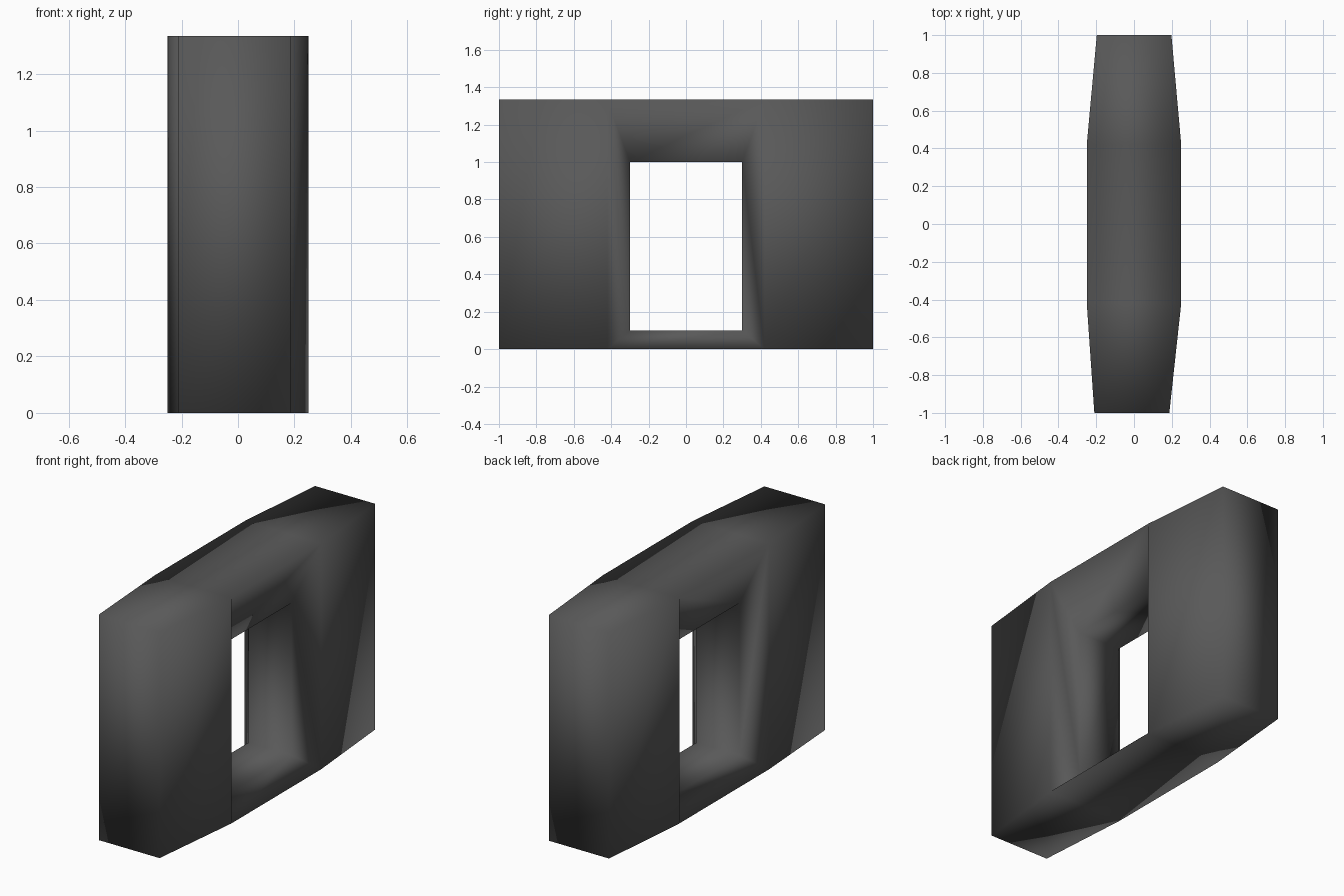
import bpy
import bmesh

cube = bpy.data.objects.get("Cube")
if cube:
    bpy.data.objects.remove(cube, do_unlink=True)

HEIGHT = 1.335
# Plan outline: y position, left edge x and right edge x
STATIONS = [(-1, -0.21, 0.187), (-0.42, -0.25, 0.25), (0.42, -0.25, 0.25), (1, -0.197, 0.198)]
OPEN_Y, OPEN_LOW, OPEN_HIGH, OPEN_X = 0.3, 0.1, 1.0, 0.14

bm = bmesh.new()

# Four-cornered ring of vertices at each station
rings = [[bm.verts.new((x, y, z)) for x, z in
          ((lo, 0), (hi, 0), (hi, HEIGHT), (lo, HEIGHT))] for y, lo, hi in STATIONS]


def bridge(a, b, sides):
    for i in sides:
        j = (i + 1) % 4
        bm.faces.new((a[i], a[j], b[j], b[i]))


# Solid wings have all four sides, the middle only floor and roof
bridge(rings[0], rings[1], range(4))
bridge(rings[1], rings[2], (0, 2))
bridge(rings[2], rings[3], range(4))
bm.faces.new(rings[0])
bm.faces.new(rings[3])

# Splayed frames on both broad sides, joined by a straight passage
passage = []
for sign, low, high in ((-1, 0, 3), (1, 1, 2)):
    outer = [rings[1][low], rings[2][low], rings[2][high], rings[1][high]]
    inner = [bm.verts.new((sign * OPEN_X, y, z)) for y, z in
             ((-OPEN_Y, OPEN_LOW), (OPEN_Y, OPEN_LOW), (OPEN_Y, OPEN_HIGH), (-OPEN_Y, OPEN_HIGH))]
    bridge(outer, inner, range(4))
    passage.append(inner)
bridge(passage[0], passage[1], range(4))

bmesh.ops.recalc_face_normals(bm, faces=bm.faces)
for face in bm.faces:
    face.smooth = True

mesh = bpy.data.meshes.new("block_with_opening")
bm.to_mesh(mesh)
bm.free()
block = bpy.data.objects.new("block_with_opening", mesh)
bpy.context.collection.objects.link(block)

# Dark grey surface
grey = bpy.data.materials.new("dark grey")
grey.use_nodes = True
colour = (0.1, 0.1, 0.1, 1)
grey.diffuse_color = colour
grey.node_tree.nodes["Principled BSDF"].inputs["Base Color"].default_value = colour
mesh.materials.append(grey)
